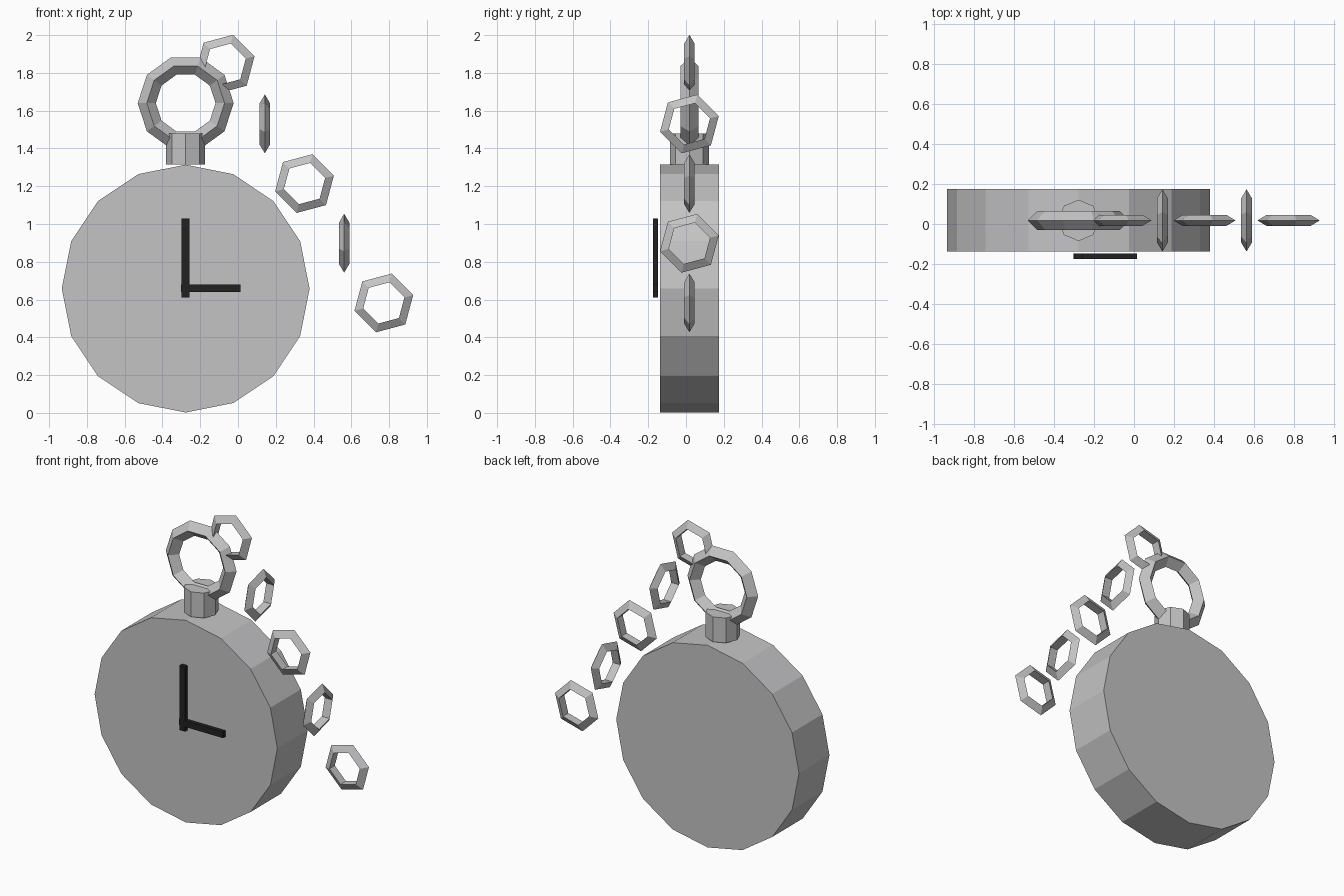
import bpy, bmesh, math
from mathutils import Vector, Matrix

if "Cube" in bpy.data.objects:
    bpy.data.objects.remove(bpy.data.objects["Cube"])

X, Y, Z = Vector((1, 0, 0)), Vector((0, 1, 0)), Vector((0, 0, 1))
CX, CY = -0.277, 0.018      # watch axis; depth centre shared by all metal parts


def material(name, color):
    m = bpy.data.materials.new(name)
    m.diffuse_color = (*color, 1)
    m.use_nodes = True
    m.node_tree.nodes["Principled BSDF"].inputs["Base Color"].default_value = m.diffuse_color
    return m


metal = material("silver_metal", (0.55, 0.55, 0.56))
black = material("black", (0.015, 0.015, 0.015))


def finish(name, bm, mat):
    bmesh.ops.recalc_face_normals(bm, faces=bm.faces)
    mesh = bpy.data.meshes.new(name)
    bm.to_mesh(mesh)
    bm.free()
    mesh.materials.append(mat)
    ob = bpy.data.objects.new(name, mesh)
    bpy.context.collection.objects.link(ob)
    return ob


def cylinder(name, center, radius, depth, sides, rot, mat):
    bm = bmesh.new()
    bmesh.ops.create_cone(bm, cap_ends=True, segments=sides, radius1=radius,
                          radius2=radius, depth=depth,
                          matrix=Matrix.Translation(center) @ rot)
    return finish(name, bm, mat)


def box(name, lo, hi, mat):
    lo, hi = Vector(lo), Vector(hi)
    bm = bmesh.new()
    bmesh.ops.create_cube(bm, size=1, matrix=Matrix.Translation((lo + hi) / 2)
                          @ Matrix.Diagonal((*(hi - lo), 1)))
    return finish(name, bm, mat)


def ring(name, center, major, minor, sides, section, side_axis, through_axis, mat, turn=0.0):
    """Upright low-poly torus lying in the plane of side_axis and z."""
    bm = bmesh.new()
    loops = []
    for i in range(sides):
        a = turn + math.tau * i / sides
        out = side_axis * math.cos(a) + Z * math.sin(a)
        loops.append([])
        for j in range(section):
            b = math.tau * j / section
            p = Vector(center) + out * (major + minor * math.cos(b)) \
                + through_axis * minor * math.sin(b)
            loops[-1].append(bm.verts.new(p))
    for i in range(sides):
        p, q = loops[i], loops[(i + 1) % sides]
        for j in range(section):
            k = (j + 1) % section
            bm.faces.new((p[j], q[j], q[k], p[k]))
    return finish(name, bm, mat)


# Watch case and winding stem
cylinder("watch_case", (CX, CY, 0.658), 0.656, 0.312, 16,
         Matrix.Rotation(math.pi / 2, 4, 'X'), metal)
cylinder("winding_stem", (CX, CY, 1.397), 0.103, 0.162, 8, Matrix(), metal)

# Bow ring above the stem
ring("bow_ring", (CX, CY, 1.64), 0.206, 0.048, 10, 4, X, Y, metal)

# Clock hands
box("minute_hand", (-0.298, -0.174, 0.61), (-0.258, -0.148, 1.03), black)
box("hour_hand", (-0.303, -0.174, 0.641), (0.014, -0.148, 0.681), black)

# Chain links, alternately facing front and side
for n in range(5):
    axes = (X, Y) if n % 2 == 0 else (Y, X)
    ring(f"chain_link_{n + 1}", (-0.068 + 0.21 * n, CY, 1.846 - 0.316 * n),
         0.129, 0.032, 6, 3, *axes, metal, turn=math.radians(15))
